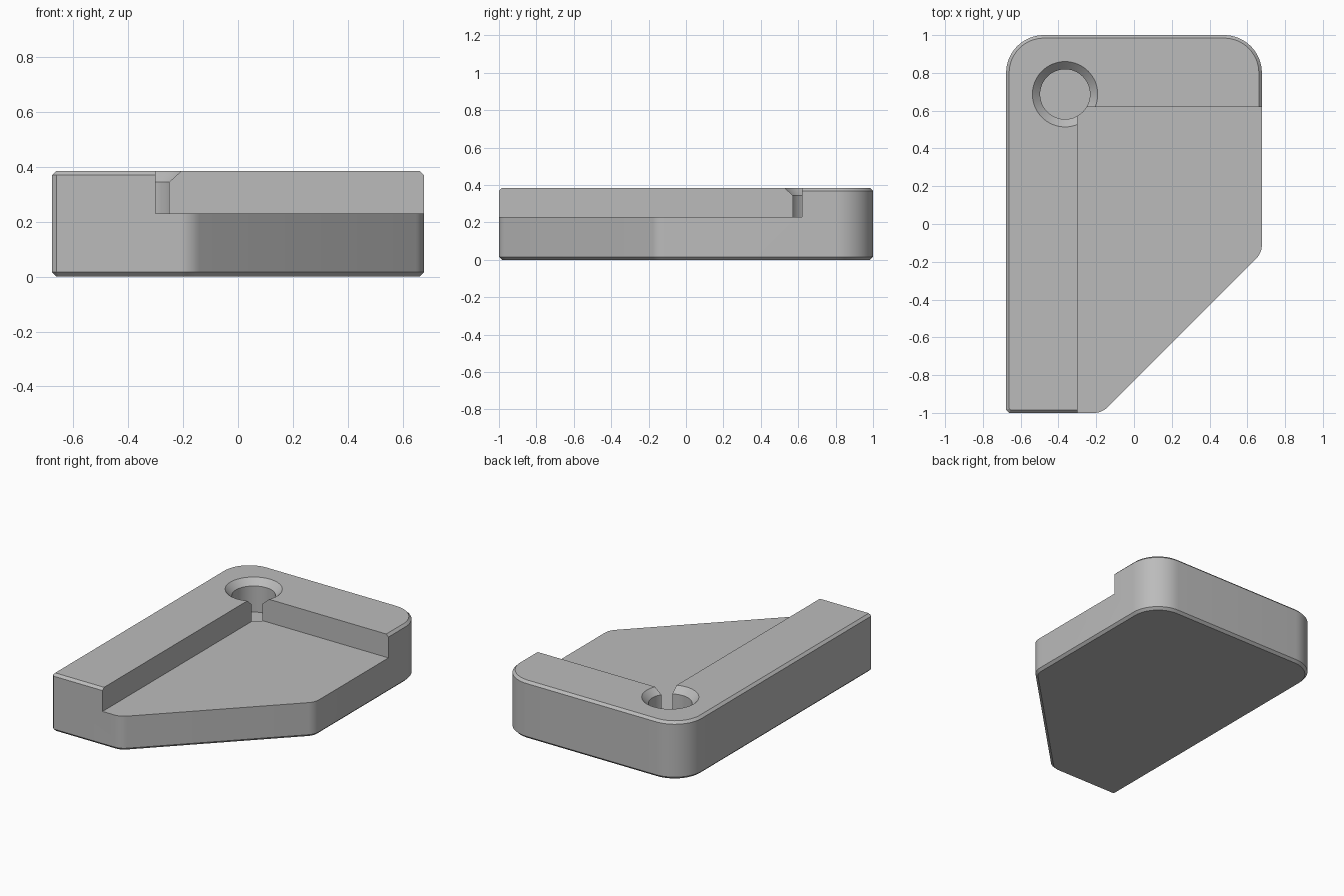
import bpy, bmesh, math
from mathutils import Vector

cube = bpy.data.objects.get("Cube")
if cube:
    bpy.data.objects.remove(cube, do_unlink=True)

HALF_X, HALF_Y, TOP = 0.677, 1.0, 0.385
FLOOR, WALL_X, WALL_Y = 0.23, -0.30, 0.62
HOLE_X, HOLE_Y, HOLE_FLOOR = -0.365, 0.687, 0.17
CHAMFER = 0.016

grey = bpy.data.materials.new("light grey")
grey.use_nodes = True
colour = (0.5, 0.5, 0.5, 1)
grey.diffuse_color = colour
grey.node_tree.nodes["Principled BSDF"].inputs["Base Color"].default_value = colour


def make_object(name, bm):
    bmesh.ops.recalc_face_normals(bm, faces=bm.faces)
    mesh = bpy.data.meshes.new(name)
    bm.to_mesh(mesh)
    bm.free()
    mesh.materials.append(grey)
    obj = bpy.data.objects.new(name, mesh)
    bpy.context.collection.objects.link(obj)
    return obj


def rounded(corners):
    """Round each (x, y, radius, steps) corner of a closed outline."""
    points = []
    for i, (x, y, radius, steps) in enumerate(corners):
        p = Vector((x, y))
        a = (Vector(corners[i - 1][:2]) - p).normalized()
        b = (Vector(corners[(i + 1) % len(corners)][:2]) - p).normalized()
        half = a.angle(b) / 2
        centre = p + (a + b).normalized() * radius / math.sin(half)
        start = p + a * radius / math.tan(half) - centre
        end = p + b * radius / math.tan(half) - centre
        sweep = start.angle_signed(end)
        for k in range(steps + 1):
            t = -sweep * k / steps
            c, s = math.cos(t), math.sin(t)
            points.append(centre + Vector((start.x * c - start.y * s,
                                           start.x * s + start.y * c)))
    return points


# Block: outline extruded upward, with chamfered rims
outline = rounded([
    (-HALF_X, -HALF_Y, 0.016, 1),
    (-0.17, -HALF_Y, 0.10, 6),
    (HALF_X, -0.153, 0.10, 6),
    (HALF_X, HALF_Y, 0.20, 16),
    (-HALF_X, HALF_Y, 0.20, 16),
])
bm = bmesh.new()
base = bm.faces.new([bm.verts.new((p.x, p.y, 0)) for p in outline])
result = bmesh.ops.extrude_face_region(bm, geom=[base], use_keep_orig=True)
bmesh.ops.translate(bm, vec=(0, 0, TOP),
                    verts=[g for g in result["geom"] if isinstance(g, bmesh.types.BMVert)])
bmesh.ops.recalc_face_normals(bm, faces=bm.faces)
rims = [e for e in bm.edges if abs(e.verts[0].co.z - e.verts[1].co.z) < 1e-4]
bmesh.ops.bevel(bm, geom=rims, offset=CHAMFER, offset_type='OFFSET',
                segments=1, affect='EDGES', clamp_overlap=False)
block = make_object("corner_block", bm)

# Recess cutter: leaves the left and back walls standing
bm = bmesh.new()
bmesh.ops.create_cube(bm, size=2)
for v in bm.verts:
    v.co = (2 if v.co.x > 0 else WALL_X,
            WALL_Y if v.co.y > 0 else -2,
            1 if v.co.z > 0 else FLOOR)
recess = make_object("recess_cutter", bm)

# Corner hole cutter: countersunk blind bore
bm = bmesh.new()
sides = 64
rings = []
for radius, z in [(0.132, HOLE_FLOOR), (0.132, 0.344), (0.173, TOP), (0.203, TOP + 0.03)]:
    rings.append([bm.verts.new((HOLE_X + radius * math.cos(math.tau * i / sides),
                                HOLE_Y + radius * math.sin(math.tau * i / sides), z))
                  for i in range(sides)])
for low, high in zip(rings, rings[1:]):
    for i in range(sides):
        j = (i + 1) % sides
        bm.faces.new((low[i], low[j], high[j], high[i]))
bm.faces.new(rings[0])
bm.faces.new(rings[-1])
hole = make_object("hole_cutter", bm)

# Cut the block, then discard the cutters
bpy.ops.object.select_all(action='DESELECT')
block.select_set(True)
bpy.context.view_layer.objects.active = block
for cutter in (recess, hole):
    cutter.hide_render = True
    mod = block.modifiers.new(cutter.name, 'BOOLEAN')
    mod.operation, mod.solver, mod.object = 'DIFFERENCE', 'EXACT', cutter
    bpy.ops.object.modifier_apply(modifier=mod.name)
    bpy.data.objects.remove(cutter, do_unlink=True)

bpy.ops.object.shade_smooth_by_angle(angle=math.radians(30))
